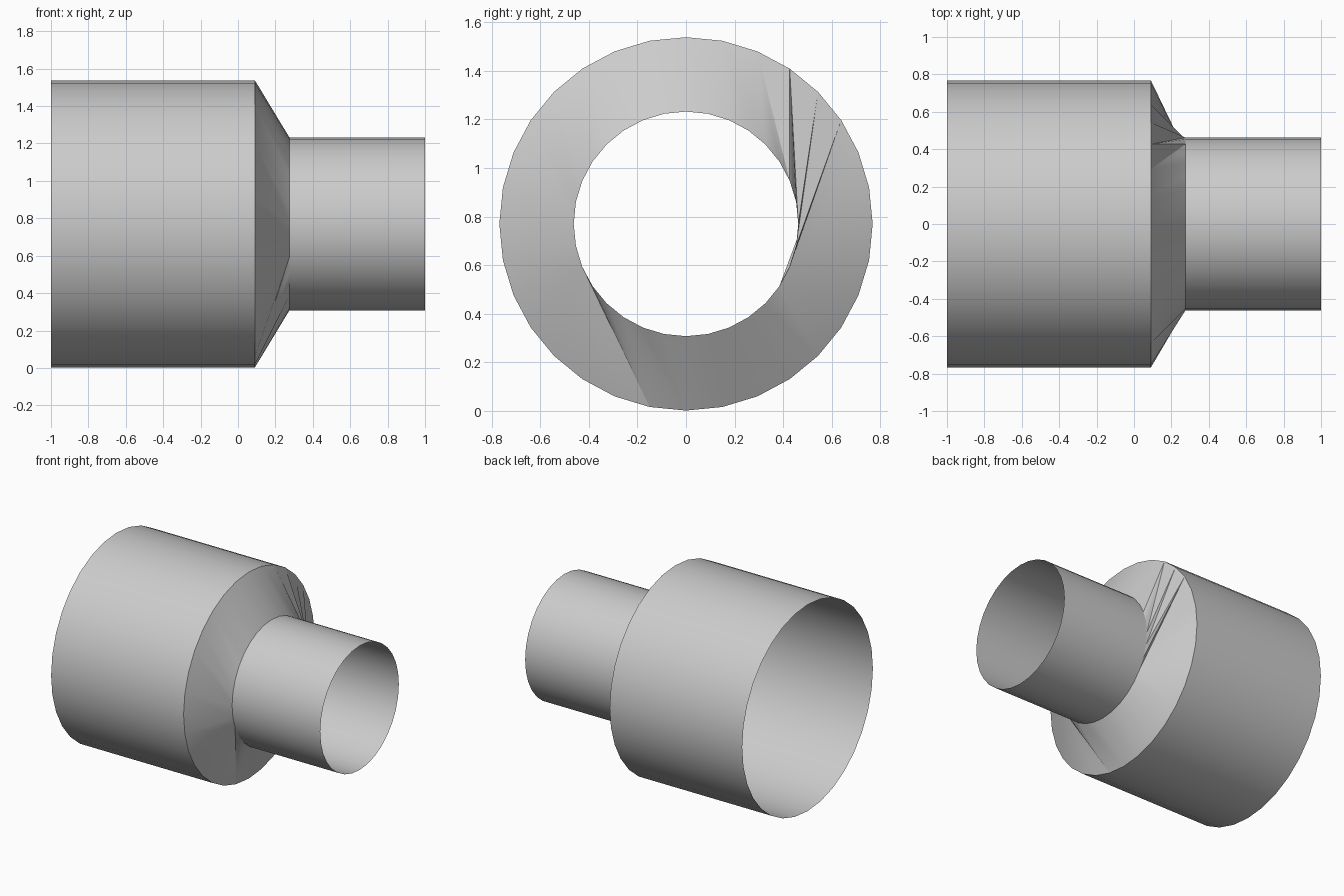
import bpy, bmesh
from math import sin, cos, pi

SIDES = 32
R_WIDE, R_NARROW = 0.768, 0.462
AXIS_Z = 0.77
X_WIDE, X_STEP, X_NECK, X_NARROW = -1.0, 0.09, 0.275, 1.0

cube = bpy.data.objects.get("Cube")
if cube:
    bpy.data.objects.remove(cube, do_unlink=True)

grey = bpy.data.materials.new("plain grey")
grey.use_nodes = True
COLOUR = (0.6, 0.6, 0.6, 1)
grey.diffuse_color = COLOUR
grey.node_tree.nodes["Principled BSDF"].inputs["Base Color"].default_value = COLOUR


def ring(bm, x, radius):
    """Circle of vertices around the pipe axis."""
    return [bm.verts.new((x, radius * cos(2 * pi * i / SIDES),
                          AXIS_Z + radius * sin(2 * pi * i / SIDES)))
            for i in range(SIDES)]


def finish(bm, name):
    mesh = bpy.data.meshes.new(name)
    bm.to_mesh(mesh)
    bm.free()
    mesh.materials.append(grey)
    obj = bpy.data.objects.new(name, mesh)
    bpy.context.collection.objects.link(obj)
    bpy.ops.object.select_all(action='DESELECT')
    obj.select_set(True)
    bpy.context.view_layer.objects.active = obj
    bpy.ops.object.shade_smooth_by_angle(angle=pi / 6)


def tube(name, x0, x1, radius):
    """Open, single-walled pipe section."""
    bm = bmesh.new()
    a, b = ring(bm, x0, radius), ring(bm, x1, radius)
    for i in range(SIDES):
        j = (i + 1) % SIDES
        bm.faces.new((a[i], a[j], b[j], b[i]))
    finish(bm, name)


def reducer(name, stops):
    """Uneven triangle bridge; stops pair wide-rim and neck positions."""
    bm = bmesh.new()
    a, b = ring(bm, X_STEP, R_WIDE), ring(bm, X_NECK, R_NARROW)
    for (i, j), (i_end, j_end) in zip(stops, stops[1:]):
        di, dj = i_end - i, j_end - j
        while i < i_end or j < j_end:
            # Advance whichever rim lags behind
            if (i_end - i) * dj >= (j_end - j) * di and i < i_end:
                bm.faces.new((a[i % SIDES], a[(i + 1) % SIDES], b[j % SIDES]))
                i += 1
            else:
                bm.faces.new((a[i % SIDES], b[(j + 1) % SIDES], b[j % SIDES]))
                j += 1
    finish(bm, name)


# Wide and narrow pipes joined by the twisted reducer
tube("wide_pipe", X_WIDE, X_STEP, R_WIDE)
tube("narrow_pipe", X_NECK, X_NARROW, R_NARROW)
reducer("reducer_cone", [(-4, -3), (2, -3), (3, -1), (4, 0), (8, 8), (12, 15),
                         (16, 17), (22, 18), (24, 24), (28, 29)])
